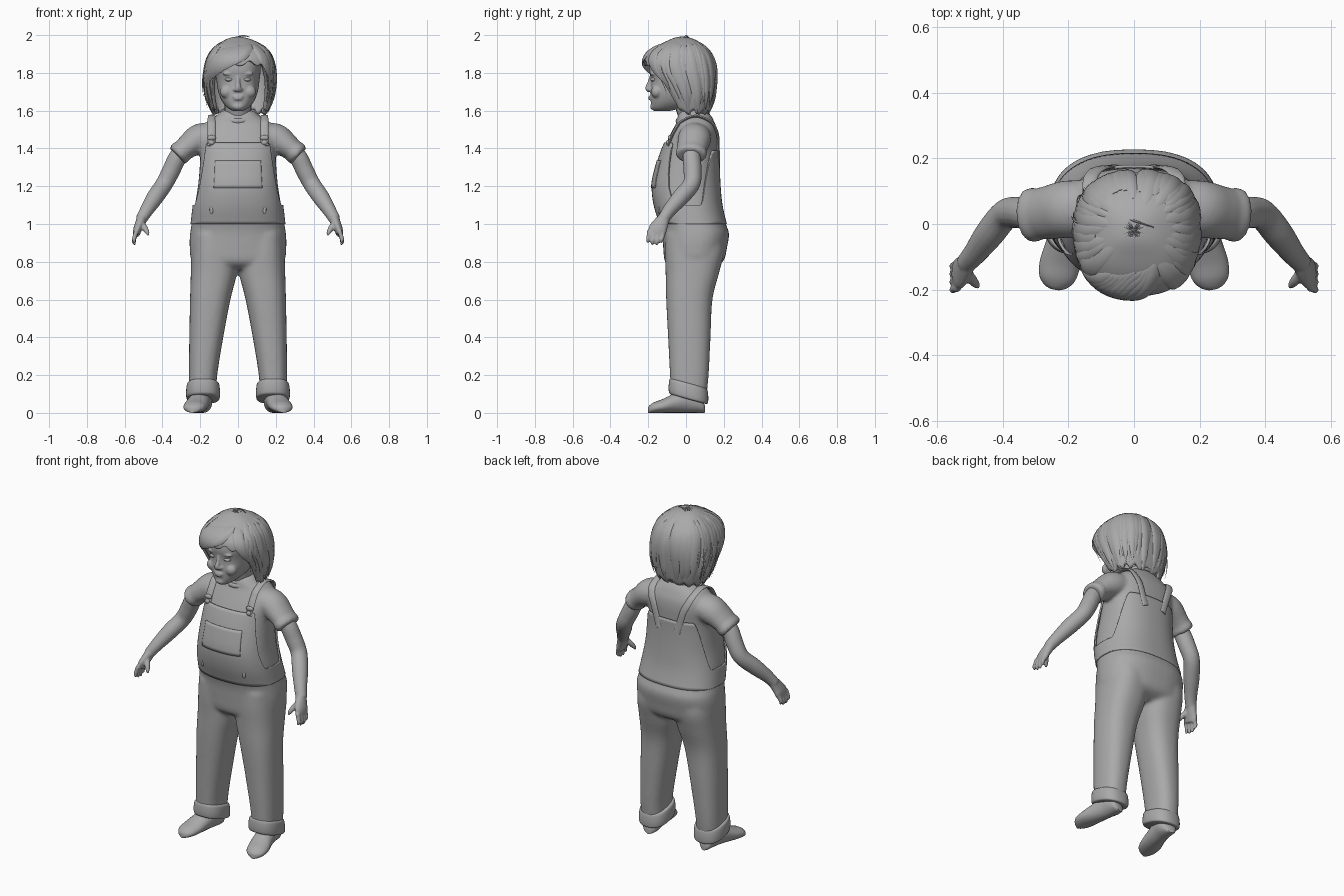
import bpy, bmesh, math, random
from mathutils import Vector, Matrix

if "Cube" in bpy.data.objects:
    bpy.data.objects.remove(bpy.data.objects["Cube"])

random.seed(4)
GREY = bpy.data.materials.new("plain grey")
GREY.diffuse_color = (0.4, 0.4, 0.4, 1)
GREY.use_nodes = True
GREY.node_tree.nodes["Principled BSDF"].inputs["Base Color"].default_value = GREY.diffuse_color
E = 0.82  # squareness of the cross-sections


def dense(rows, k=5):
    """Smooth a short list of rows with a Catmull-Rom spline."""
    out, n = [], len(rows)
    for i in range(n - 1):
        a, b, c, d = (rows[min(max(j, 0), n - 1)] for j in (i - 1, i, i + 1, i + 2))
        for s in range(k):
            t = s / k
            out.append([0.5 * (2*q + (r-p)*t + (2*p-5*q+4*r-w)*t*t + (3*q-p-3*r+w)*t**3)
                        for p, q, r, w in zip(a, b, c, d)])
    return out + [list(rows[-1])]


def pw(v, e=E):
    return math.copysign(abs(v) ** e, v)


def step(v):
    v = min(max(v, 0), 1)
    return v * v * (3 - 2 * v)


def point(row, th, off=0.0):
    """Point on a level section: z, half width, front y, back y, centre x."""
    z, hw, yf, yb, cx = row
    c, s = math.cos(th), math.sin(th)
    return Vector((cx + hw * pw(c) + off * c, (yf+yb)/2 + (yb-yf)/2 * pw(s) + off * s, z))


def at(rows, z):
    for a, b in zip(rows, rows[1:]):
        if min(a[0], b[0]) <= z <= max(a[0], b[0]) and a[0] != b[0]:
            t = (z - a[0]) / (b[0] - a[0])
            return [p + (q - p) * t for p, q in zip(a, b)]
    return rows[0] if abs(z - rows[0][0]) < abs(z - rows[-1][0]) else rows[-1]


def skin(bm, rings, closed=True, caps=True):
    vs = [[bm.verts.new(p) for p in r] for r in rings]
    n = len(vs[0])
    for a, b in zip(vs, vs[1:]):
        for i in range(n if closed else n - 1):
            j = (i + 1) % n
            bm.faces.new((a[i], a[j], b[j], b[i]))
    if caps:
        bm.faces.new(vs[0])
        bm.faces.new(vs[-1])


def stack(bm, rows, n=40, tilt=0.0):
    rings = [[point(r, math.tau * i / n) for i in range(n)] for r in rows]
    for p in (p for r in rings for p in r):
        p.z -= p.y * tilt
    skin(bm, rings)


def tube(bm, rows, s=1, ref=(0, 1, 0), n=16, fixed=None, k=5):
    """Tapered limb through rows of x, y, z, radius across ref, radius along ref."""
    rows = dense(rows, k)
    cs = [Vector((s * r[0], r[1], r[2])) for r in rows]
    rings = []
    for i, r in enumerate(rows):
        t = Vector(fixed) if fixed else cs[min(i+1, len(cs)-1)] - cs[max(i-1, 0)]
        t.normalize()
        v = Vector(ref)
        v = (v - t * v.dot(t)).normalized()
        u = v.cross(t)
        rings.append([cs[i] + u * r[3] * math.cos(a) + v * r[4] * math.sin(a)
                      for a in (math.tau * j / n for j in range(n))])
    skin(bm, rings)


def ball(bm, c, r):
    bmesh.ops.create_uvsphere(bm, u_segments=16, v_segments=10, radius=1,
                              matrix=Matrix.Translation(c) @ Matrix.Diagonal((*r, 1)))


def sheet(bm, rows, low, high, off, n=96, m=24, span=(0, math.tau), power=1):
    """Cloth that follows a body between two edges given by angle."""
    full = span[1] - span[0] > 6
    ths = [span[0] + (span[1]-span[0]) * i / (n if full else n-1) for i in range(n)]
    skin(bm, [[point(at(rows, high(t) + (low(t)-high(t)) * (j/m)**power), t, off) for t in ths]
              for j in range(m + 1)], full, False)


def make(name, bm, voxel=0, smooth=0, thick=0):
    bmesh.ops.recalc_face_normals(bm, faces=bm.faces)
    me = bpy.data.meshes.new(name)
    bm.to_mesh(me)
    bm.free()
    me.shade_smooth()
    me.set_sharp_from_angle(angle=math.radians(50))
    me.materials.append(GREY)
    ob = bpy.data.objects.new(name, me)
    bpy.context.collection.objects.link(ob)
    if thick:
        md = ob.modifiers.new("thickness", 'SOLIDIFY')
        md.thickness, md.offset = thick, 0
    if voxel:
        md = ob.modifiers.new("fuse", 'REMESH')
        md.mode, md.voxel_size, md.use_smooth_shade = 'VOXEL', voxel, True
        md = ob.modifiers.new("soften", 'SMOOTH')
        md.factor, md.iterations = 0.5, smooth
    return ob


# Trunk profile, shared by shirt, trousers and bib
TRUNK = dense([(.76, .15, -.06, .12, 0), (.80, .235, -.105, .19, 0), (.88, .25, -.115, .212, 0),
               (.95, .248, -.12, .222, 0), (1.0, .24, -.13, .205, 0), (1.1, .228, -.16, .182, 0),
               (1.2, .212, -.17, .172, 0), (1.3, .203, -.15, .168, 0), (1.38, .2, -.125, .168, 0),
               (1.45, .205, -.095, .17, 0), (1.5, .195, -.07, .165, 0), (1.54, .165, -.05, .15, 0),
               (1.57, .12, -.045, .135, 0), (1.6, .085, -.03, .11, 0)])
LEG = [(.95, .115, -.11, .19, .125), (.85, .122, -.112, .2, .125), (.74, .122, -.108, .175, .128),
       (.6, .107, -.105, .14, .147), (.4, .09, -.095, .13, .168), (.2, .075, -.085, .12, .185),
       (.1, .072, -.08, .11, .187)]

# Shirt with short sleeves
bm = bmesh.new()
stack(bm, [r for r in TRUNK if r[0] > 1.0])
for s in (1, -1):
    tube(bm, [(.12, .045, 1.465, .07, .085), (.2, .045, 1.452, .08, .088), (.26, .035, 1.415, .066, .082),
              (.31, .028, 1.372, .054, .076)], s, n=24)
    tube(bm, [(.293, .03, 1.386, .054, .078), (.3, .029, 1.381, .062, .083),
              (.318, .026, 1.367, .061, .082), (.325, .025, 1.361, .052, .075)], s, n=24)
make("shirt", bm, .01, 5)

# Trousers
bm = bmesh.new()
stack(bm, [[r[0], r[1]+.006, r[2]-.006, r[3]+.006, 0] for r in TRUNK if r[0] < 1.1])
for s in (1, -1):
    stack(bm, dense([(*r[:4], s * r[4]) for r in LEG]))
make("trousers", bm, .011, 8)

# Bib with open arm sides
bm = bmesh.new()
sheet(bm, TRUNK, lambda t: 1.0, lambda t: 1.1 + .33 * step((-math.sin(t) - .3) / .4)
      + .29 * step((math.sin(t) - .3) / .45), .007)
make("bib", bm, thick=.009)
bm = bmesh.new()
sheet(bm, TRUNK, lambda t: 1.19, lambda t: 1.335, .013, 24, 8, (-2.1, -1.04))
make("bib_pocket", bm, thick=.004)


def on_trunk(x, z, side, off=.01):
    r = at(TRUNK, z)
    c = min(1, (x / r[1]) ** (1 / E))
    return (x, (r[2]+r[3])/2 + side * ((r[3]-r[2])/2 * (1 - c*c) ** (E/2) + off), z + off * .4)


for s, side in ((1, "left"), (-1, "right")):
    # Shoulder strap, buckle and hip button
    path = [on_trunk(.14, z, -1) for z in (1.41, 1.47, 1.51, 1.54)] + [(.138, .05, 1.572)]
    path += [on_trunk(x, z, 1) for x, z in ((.135, 1.54), (.122, 1.5), (.1, 1.45), (.078, 1.38), (.06, 1.32))]
    bm = bmesh.new()
    tube(bm, [(*p, .007, .021) for p in path], s, (1, 0, 0), 12)
    make(side + "_strap", bm)
    bm = bmesh.new()
    for z, r in ((1.425, .016), (1.45, .024)):
        x, y, z = on_trunk(.14, z, -1, .016)
        ball(bm, (s * x, y, z), (r, .01, .014))
    x, y, z = on_trunk(.14, 1.07, -1, .012)
    ball(bm, (s * x, y, z), (.01, .007, .022))
    make(side + "_buckle", bm)
    # Rolled trouser cuff, lower at the heel
    bm = bmesh.new()
    stack(bm, dense([(z, .09 - d, -.092 + d, .118 - d, s * .185) for z, d in
                     ((.075, .02), (.08, .004), (.1, 0), (.13, .001), (.155, .006), (.162, .018))]), tilt=.27)
    make(side + "_cuff", bm)
    # Shoe
    bm = bmesh.new()
    tube(bm, [(x, y, h / 2, w, h / 2) for x, y, w, h in
              ((.185, .098, .02, .04), (.186, .085, .04, .07), (.188, .05, .052, .11), (.197, 0, .054, .13),
               (.21, -.06, .058, .105), (.225, -.12, .062, .075), (.234, -.165, .055, .058),
               (.239, -.19, .035, .042), (.241, -.2, .012, .03))], s, (0, 0, 1), 20, (s * .17, -1, 0))
    make(side + "_shoe", bm)
    # Arm, palm, fingers and thumb
    bm = bmesh.new()
    tube(bm, [(x, y, z, r, r) for x, y, z, r in
              ((.25, .035, 1.43, .045), (.315, .03, 1.36, .048), (.355, .035, 1.28, .048),
               (.392, .028, 1.21, .046), (.44, -.03, 1.14, .045), (.485, -.09, 1.07, .036),
               (.512, -.12, 1.025, .031))], s)
    tube(bm, [(.505, -.11, 1.04, .028, .03), (.52, -.135, 1.0, .026, .042), (.532, -.15, .97, .023, .049),
              (.538, -.158, .945, .018, .045)], s)
    for i in range(4):
        y, dz = -.122 - .024 * i, (.012, .0, .002, .012)[i]
        tube(bm, [(.537, y, .965, .013, .013), (.548, y - .004, .93, .012, .012),
                  (.551, y - .007, .905 + dz, .011, .011), (.545, y - .009, .888 + dz, .006, .006)], s, n=10)
    tube(bm, [(.515, -.14, 1.01, .016, .016), (.494, -.168, .98, .016, .016),
              (.48, -.185, .955, .012, .012), (.474, -.192, .94, .006, .006)], s, n=10)
    make(side + "_arm", bm, .0055, 3)

# Neck and collar
bm = bmesh.new()
tube(bm, [(0, .05, 1.5, .08, .075), (0, .03, 1.58, .072, .072), (0, 0, 1.68, .07, .075)], n=24)
make("neck", bm)
bm = bmesh.new()
skin(bm, [[Vector((math.cos(a) * (.096 + .011 * math.cos(b)), .038 + math.sin(a) * (.082 + .011 * math.cos(b)),
                   1.575 + .03 * math.sin(a) + .015 * math.sin(b))) for a in (math.tau*i/40 for i in range(40))]
          for b in (math.tau * j / 10 for j in range(11))], caps=False)
bmesh.ops.remove_doubles(bm, verts=bm.verts, dist=1e-5)
make("collar", bm)

# Head with nose, lips, cheeks and brows
bm = bmesh.new()
stack(bm, dense([(1.598, .025, -.17, -.09, 0), (1.615, .055, -.182, -.02, 0), (1.65, .085, -.186, .05, 0),
                 (1.70, .105, -.188, .09, 0), (1.76, .114, -.186, .12, 0), (1.82, .12, -.195, .13, 0),
                 (1.88, .115, -.18, .12, 0), (1.93, .085, -.13, .09, 0), (1.955, .04, -.08, .04, 0)]))
tube(bm, [(0, -.182, 1.785, .009, .01), (0, -.19, 1.75, .011, .014), (0, -.202, 1.718, .016, .014),
          (0, -.192, 1.703, .012, .01)], n=12)
for z, w in ((1.674, .03), (1.662, .025)):
    ball(bm, (0, -.187, z), (w, .012, .007))
ball(bm, (0, -.175, 1.622), (.03, .015, .018))
for s in (1, -1):
    ball(bm, (s * .014, -.194, 1.711), (.011, .012, .009))
    ball(bm, (s * .06, -.155, 1.7), (.036, .03, .034))
    ball(bm, (s * .048, -.178, 1.795), (.034, .013, .009))
make("head", bm, .0055, 4)
for s, side in ((1, "left"), (-1, "right")):
    bm = bmesh.new()
    ball(bm, (s * .047, -.169, 1.765), (.022, .02, .011))
    make(side + "_eye", bm)

# Bobbed hair shell
HAIR = dense([(1.56, .12, -.03, .1, .01), (1.6, .15, -.08, .13, .01), (1.68, .176, -.12, .148, .01),
              (1.76, .186, -.17, .157, .01), (1.82, .182, -.215, .157, .01), (1.88, .168, -.215, .142, .01),
              (1.93, .135, -.165, .108, .01), (1.963, .085, -.1, .062, .005), (1.978, .04, -.06, .02, 0),
              (1.982, .003, -.025, -.015, 0)])


def hem(t):
    return 1.595 + .255 * step((-math.sin(t) - .4) / .45) + .012 * math.sin(13 * t)


bm = bmesh.new()
sheet(bm, HAIR, hem, lambda t: 1.982, -.012, 120, 36, power=1.7)
make("hair_shell", bm, thick=.022)


def lock(bm, t0, t1, z0, z1, w, lift=0.0, thick=.009):
    rows = []
    for k in range(8):
        u = k / 7
        t = t0 + (t1 - t0) * u
        p = point(at(HAIR, z0 + (z1 - z0) * u ** 1.5), t, lift * u * u)
        f = .08 + .92 * math.sin(math.pi * min(1, .12 + u * .88)) ** .7
        rows.append((*p, w * f, thick * f))
    tm = (t0 + t1) / 2
    tube(bm, rows, 1, (math.cos(tm), math.sin(tm), .4), 8, k=3)


# Layered locks round the sides and back, then the swept fringe
bm = bmesh.new()
for i in range(34):
    t = -.55 + (math.pi + 1.1) * i / 33
    lock(bm, t, t + random.uniform(-.12, .12), random.uniform(1.93, 1.97),
         hem(t) - random.uniform(-.04, .02), random.uniform(.02, .032), random.uniform(-.004, .008))
make("hair_locks", bm)
bm = bmesh.new()
for i in range(9):
    lock(bm, -1.05 - .13 * i, -1.75 - .14 * i, 1.95 - .003 * i, 1.835 - .016 * i, .026, .012)
for i in range(3):
    lock(bm, -1.0 + .05 * i, -.85 + .15 * i, 1.95, 1.82 - .06 * i, .025, .004)
make("fringe", bm)

# Loose strands
bm = bmesh.new()
for i in range(14):
    t = random.uniform(-.6, 3.7)
    lock(bm, t, t + random.uniform(-.3, .3), 1.96, random.uniform(1.6, 1.75), .004, random.uniform(.01, .022), .003)
tube(bm, [(-.03, .02, 1.97, .004, .004), (0, .01, 1.99, .004, .004), (.03, 0, 1.997, .003, .003),
          (.06, -.01, 1.99, .002, .002)], n=6)
make("loose_strands", bm)
